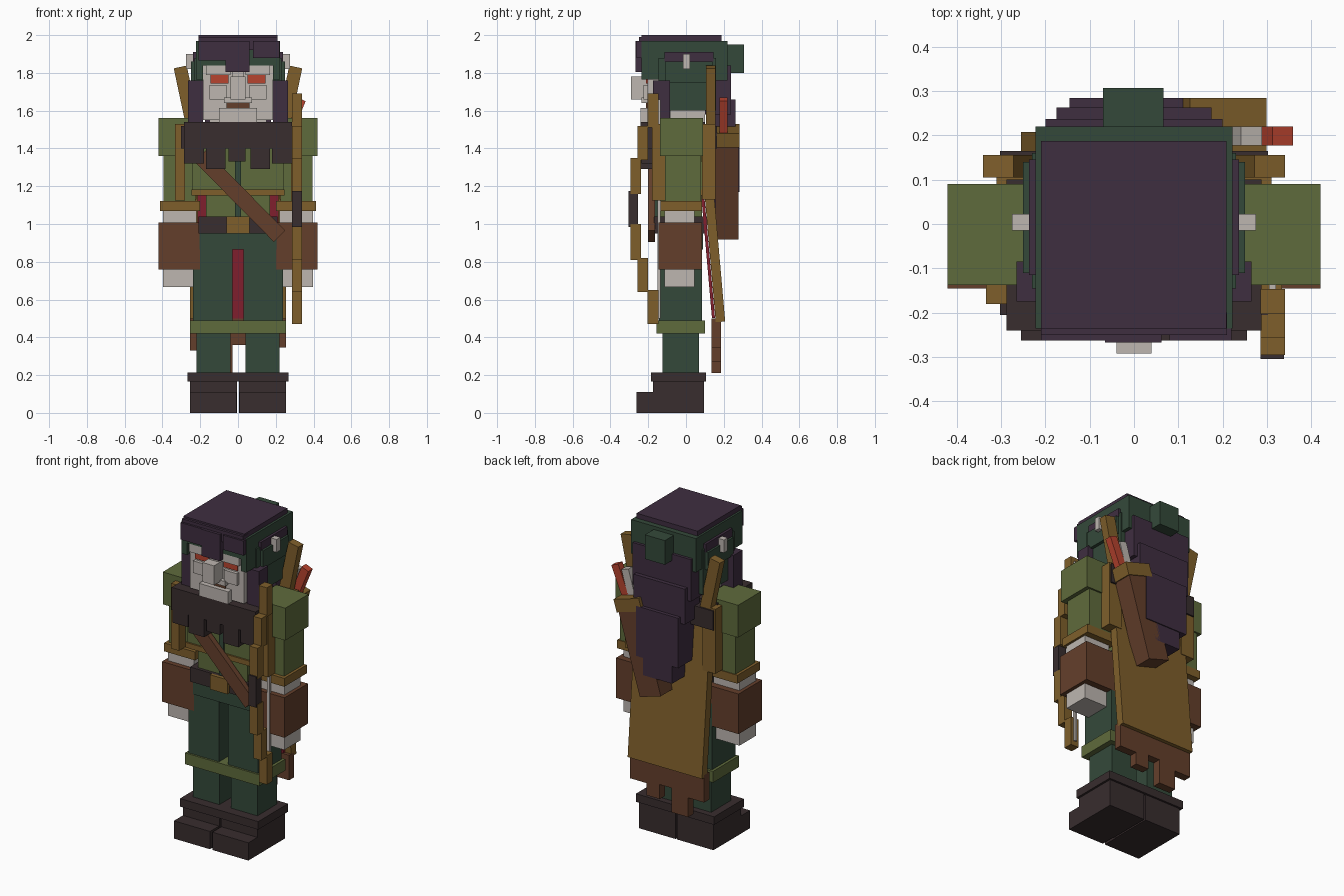
import bpy, math
from mathutils import Vector, Matrix


def material(name, hexcode):
    m = bpy.data.materials.new(name)
    rgb = [int(hexcode[i:i + 2], 16) / 255 for i in (0, 2, 4)]
    m.diffuse_color = [c / 12.92 if c <= 0.04045 else ((c + 0.055) / 1.055) ** 2.4 for c in rgb] + [1]
    return m


PURPLE = material("dark_purple", "3F2E40")
GREEN = material("forest_green", "34493A")
OLIVE = material("olive", "5F6B3C")
OCHRE = material("ochre", "7F5F2B")
BROWN = material("leather_brown", "643F2B")
CHAR = material("charcoal", "382D2E")
GREY = material("pale_grey", "BDB6B0")
RED = material("orange_red", "B7432F")
CRIMSON = material("crimson", "85202F")


def box(name, mat, x, y, z, rot=None):
    """Box from (min, max) ranges, with optional rotation (axis, degrees) about its centre."""
    lo, hi = Vector((x[0], y[0], z[0])), Vector((x[1], y[1], z[1]))
    c, h = (lo + hi) / 2, (hi - lo) / 2
    r = Matrix.Rotation(math.radians(rot[1]), 3, rot[0]) if rot else Matrix.Identity(3)
    verts = [c + r @ Vector((sx * h.x, sy * h.y, sz * h.z))
             for sz in (-1, 1) for sx, sy in ((-1, -1), (1, -1), (1, 1), (-1, 1))]
    faces = [(3, 2, 1, 0), (4, 5, 6, 7)] + [(i, (i + 1) % 4, (i + 1) % 4 + 4, i + 4) for i in range(4)]
    me = bpy.data.meshes.new(name)
    me.from_pydata(verts, [], faces)
    me.materials.append(mat)
    ob = bpy.data.objects.new(name, me)
    bpy.context.collection.objects.link(ob)
    return ob


def pair(name, mat, x, y, z, rot=None):
    """The same box on both sides of the body."""
    box(name + "_left", mat, x, y, z, rot)
    box(name + "_right", mat, (-x[1], -x[0]), y, z, (rot[0], -rot[1]) if rot else None)


def beam(name, mat, a, b, width, y):
    """Slanted box from a to b in the x-z plane."""
    a, b = Vector(a), Vector(b)
    c, d = (a + b) / 2, b - a
    box(name, mat, (c.x - width / 2, c.x + width / 2), y,
        (c.y - d.length / 2, c.y + d.length / 2), ('Y', math.degrees(math.atan2(d.x, d.y))))


# Boots and legs
pair("boot", CHAR, (0.005, 0.255), (-0.175, 0.095), (0, 0.17))
pair("boot_toe", CHAR, (0.008, 0.255), (-0.263, -0.17), (0, 0.11))
pair("boot_cuff", CHAR, (0.0, 0.268), (-0.185, 0.107), (0.165, 0.215))
pair("shin", GREEN, (0.04, 0.22), (-0.125, 0.068), (0.2, 0.45))
pair("knee_cuff", OLIVE, (0.0, 0.255), (-0.155, 0.1), (0.42, 0.49))
pair("thigh", GREEN, (0.03, 0.238), (-0.143, 0.085), (0.49, 0.9))

# Torso and belt
box("hips", GREEN, (-0.205, 0.205), (-0.15, 0.09), (0.865, 0.96))
box("belt", CHAR, (-0.21, 0.21), (-0.17, 0.11), (0.95, 1.04))
box("buckle", OCHRE, (-0.06, 0.06), (-0.19, -0.165), (0.95, 1.04))
box("waist", OLIVE, (-0.17, 0.17), (-0.15, 0.085), (1.03, 1.17))
box("chest", OLIVE, (-0.24, 0.24), (-0.155, 0.09), (1.17, 1.5))
box("tunic_hem", OCHRE, (-0.245, 0.245), (-0.165, 0.095), (1.15, 1.182))
box("tunic_seam", GREEN, (-0.015, 0.015), (-0.163, -0.15), (1.04, 1.38))
beam("chest_strap", BROWN, (-0.2, 1.36), (0.22, 0.935), 0.085, (-0.2, -0.165))

# Arms
pair("shoulder", OLIVE, (0.2, 0.42), (-0.137, 0.09), (1.36, 1.56))
pair("upper_arm", OLIVE, (0.225, 0.395), (-0.112, 0.08), (1.1, 1.37))
pair("sleeve_band", OCHRE, (0.2, 0.412), (-0.135, 0.085), (1.07, 1.122))
pair("forearm", GREY, (0.22, 0.398), (-0.115, 0.045), (0.667, 1.08))
pair("bracer", BROWN, (0.2, 0.42), (-0.145, 0.085), (0.76, 1.008))

# Cloak front edges, back edges and flared collar
pair("cloak_front_edge", OCHRE, (0.28, 0.333), (-0.18, -0.11), (1.125, 1.53))
pair("cloak_back_edge", OCHRE, (0.22, 0.31), (0.085, 0.155), (1.13, 1.53))
pair("collar", OCHRE, (0.235, 0.305), (0.105, 0.155), (1.49, 1.835), ('Y', 12))

# Cape with lining and ragged fringe
box("cape", OCHRE, (-0.255, 0.255), (0.113, 0.163), (0.48, 1.5), ('X', 5))
box("cape_lining", CRIMSON, (-0.215, 0.215), (0.1, 0.116), (0.5, 1.36), ('X', 5))
box("fringe_band", BROWN, (-0.255, 0.255), (0.136, 0.186), (0.41, 0.5))
for i, (x0, x1, z) in enumerate([(0.14, 0.255, 0.345), (0.05, 0.14, 0.27), (-0.03, 0.05, 0.36),
                                 (-0.145, -0.03, 0.21), (-0.255, -0.145, 0.33)]):
    box(f"fringe_strip_{i}", BROWN, (x0, x1), (0.136, 0.186), (z, 0.42))

# Scarf with ragged flaps
box("scarf_front", CHAR, (-0.287, 0.287), (-0.24, 0.1), (1.4, 1.54))
box("scarf_wrap", CHAR, (-0.302, 0.302), (-0.205, 0.165), (1.4, 1.52))
pair("scarf_outer_flap", CHAR, (0.18, 0.285), (-0.235, -0.16), (1.32, 1.42))
pair("scarf_inner_flap", CHAR, (0.065, 0.17), (-0.24, -0.16), (1.29, 1.42))
box("scarf_centre_flap", CHAR, (-0.05, 0.04), (-0.235, -0.16), (1.33, 1.42))

# Head and face
box("neck", GREY, (-0.15, 0.15), (-0.12, 0.1), (1.48, 1.62))
box("face", GREY, (-0.185, 0.185), (-0.205, -0.08), (1.55, 1.86))
box("chin", GREY, (-0.1, 0.1), (-0.24, -0.2), (1.54, 1.615))
box("lip", GREY, (-0.075, 0.075), (-0.235, -0.2), (1.64, 1.67))
box("mouth", BROWN, (-0.062, 0.062), (-0.213, -0.2), (1.615, 1.64))
box("nose", GREY, (-0.04, 0.04), (-0.292, -0.2), (1.66, 1.78))
box("nose_bridge", GREY, (-0.03, 0.03), (-0.235, -0.2), (1.77, 1.83))
pair("cheek", GREY, (0.06, 0.15), (-0.225, -0.2), (1.66, 1.735))
pair("eye", RED, (0.05, 0.145), (-0.213, -0.2), (1.745, 1.79))
pair("brow", GREY, (0.04, 0.17), (-0.235, -0.2), (1.79, 1.84))
pair("ear", GREY, (0.22, 0.275), (-0.015, 0.022), (1.82, 1.9))

# Hood
box("hood_lower", GREEN, (-0.23, 0.23), (-0.145, 0.16), (1.6, 1.88))
box("hood_back", GREEN, (-0.222, 0.222), (0.1, 0.22), (1.76, 1.97))
box("hood_top", GREEN, (-0.222, 0.222), (-0.235, 0.22), (1.84, 1.97))
pair("hood_cheek", GREEN, (0.185, 0.25), (-0.11, 0.14), (1.75, 1.86))
pair("hood_brow", GREEN, (0.185, 0.222), (-0.235, -0.13), (1.765, 1.86))
box("hood_knot", GREEN, (-0.07, 0.067), (0.2, 0.307), (1.8, 1.95))

# Hair
box("hair_top", PURPLE, (-0.21, 0.208), (-0.235, 0.187), (1.95, 2.0))
box("fringe_hair_right", PURPLE, (-0.21, -0.06), (-0.262, -0.2), (1.865, 1.97))
box("fringe_hair_centre", PURPLE, (-0.065, 0.062), (-0.267, -0.2), (1.805, 1.97))
box("fringe_hair_left", PURPLE, (0.08, 0.22), (-0.262, -0.2), (1.88, 1.97))
box("fringe_hair_band", PURPLE, (-0.21, 0.21), (-0.25, -0.2), (1.92, 1.99))
pair("side_hair_band", PURPLE, (0.2, 0.237), (-0.115, 0.145), (1.86, 1.91))
pair("side_lock", PURPLE, (0.185, 0.265), (-0.175, -0.085), (1.53, 1.76))
box("back_hair_upper", PURPLE, (-0.2, 0.2), (0.1, 0.237), (1.58, 1.84))
box("back_hair_middle", PURPLE, (-0.175, 0.175), (0.12, 0.262), (1.44, 1.66))
box("back_hair_lower", PURPLE, (-0.145, 0.145), (0.12, 0.284), (1.17, 1.48))
box("back_hair_tip", PURPLE, (-0.1, 0.1), (0.12, 0.278), (1.06, 1.2))

# Quiver and arrows
beam("quiver", BROWN, (0.05, 0.94), (0.205, 1.46), 0.15, (0.157, 0.278))
beam("quiver_rim", OCHRE, (0.19, 1.43), (0.212, 1.505), 0.18, (0.15, 0.284))
beam("red_arrow", RED, (0.24, 1.43), (0.335, 1.66), 0.05, (0.177, 0.22))
beam("grey_arrow", GREY, (0.2, 1.43), (0.265, 1.65), 0.05, (0.177, 0.22))

# Bow, stepped symmetrically about the grip
box("bow_grip", CHAR, (0.285, 0.338), (-0.304, -0.255), (0.985, 1.175))
for side, s in (("upper", 1), ("lower", -1)):
    for i, (y0, a, b) in enumerate([(-0.295, 0.08, 0.27), (-0.257, 0.26, 0.44), (-0.203, 0.43, 0.61)]):
        z = sorted((1.08 + s * a, 1.08 + s * b))
        box(f"bow_{side}_limb_{i}", OCHRE, (0.285, 0.34), (y0, y0 + 0.057), z)
box("bowstring", GREY, (0.304, 0.32), (-0.15, -0.136), (0.5, 1.66))
